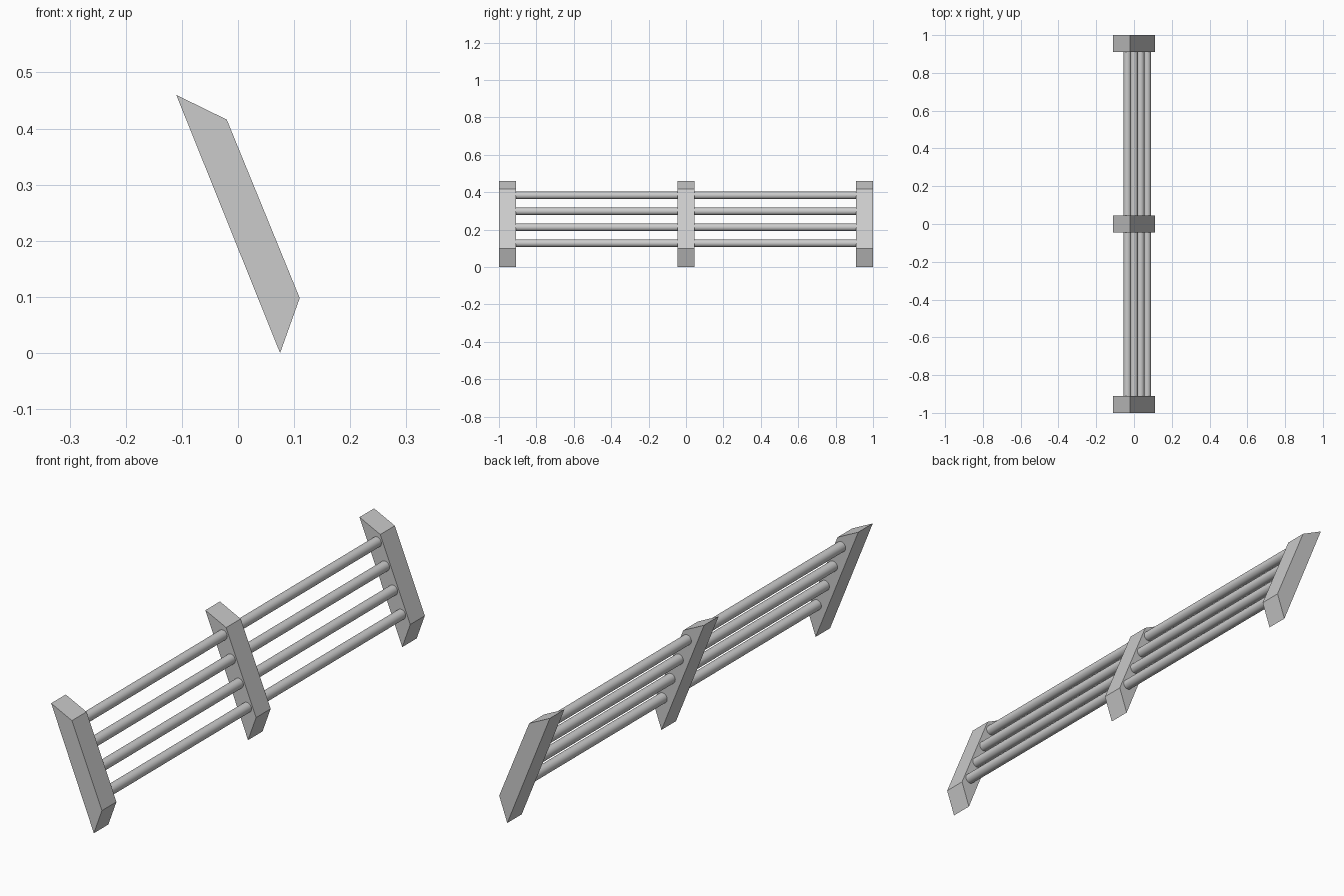
import bpy
import bmesh
import math
from mathutils import Matrix

if "Cube" in bpy.data.objects:
    bpy.data.objects.remove(bpy.data.objects["Cube"])

# Leaning post outline in x, z
PROFILE = [(0.075, 0.0), (0.11, 0.098), (-0.02, 0.416), (-0.11, 0.46)]
POST_WIDTH = 0.09


def make_object(name, bm):
    bmesh.ops.recalc_face_normals(bm, faces=bm.faces)
    mesh = bpy.data.meshes.new(name)
    bm.to_mesh(mesh)
    bm.free()
    obj = bpy.data.objects.new(name, mesh)
    bpy.context.collection.objects.link(obj)
    return obj


def post(name, y):
    bm = bmesh.new()
    face = bm.faces.new([bm.verts.new((x, y - POST_WIDTH / 2, z)) for x, z in PROFILE])
    ext = bmesh.ops.extrude_face_region(bm, geom=[face], use_keep_orig=True)
    verts = [g for g in ext["geom"] if isinstance(g, bmesh.types.BMVert)]
    bmesh.ops.translate(bm, verts=verts, vec=(0, POST_WIDTH, 0))
    return make_object(name, bm)


def rail(name, x, z, radius=0.02, length=1.998):
    bm = bmesh.new()
    bmesh.ops.create_cone(
        bm, cap_ends=True, segments=32, radius1=radius, radius2=radius, depth=length,
        matrix=Matrix.Translation((x, 0, z)) @ Matrix.Rotation(math.pi / 2, 4, 'X'))
    obj = make_object(name, bm)
    bpy.ops.object.select_all(action='DESELECT')
    obj.select_set(True)
    bpy.context.view_layer.objects.active = obj
    bpy.ops.object.shade_smooth_by_angle(angle=math.radians(35))
    return obj


# Three leaning posts
for label, y in (("front", -0.955), ("middle", 0.0), ("back", 0.955)):
    post(label + "_post", y)

# Four round rails running through the posts, following their lean
for i in range(4):
    rail("rail_%d" % (i + 1), 0.07 - 0.035 * i, 0.127 + 0.0853 * i)
